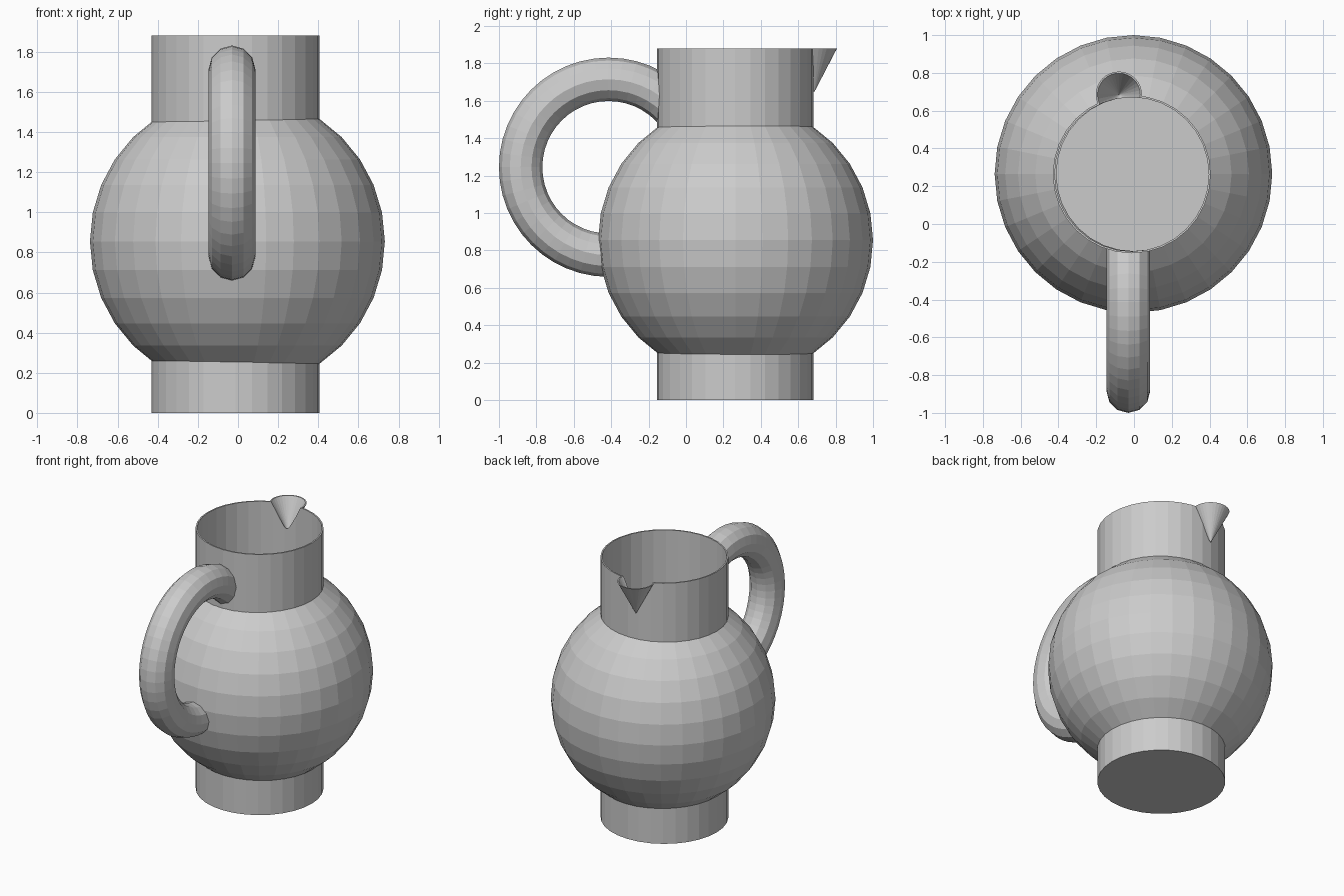
import bpy, bmesh, math

if "Cube" in bpy.data.objects:
    bpy.data.objects.remove(bpy.data.objects["Cube"])

clay = bpy.data.materials.new("grey_clay")
clay.diffuse_color = (0.6, 0.6, 0.6, 1)
clay.use_nodes = True
clay.node_tree.nodes["Principled BSDF"].inputs["Base Color"].default_value = clay.diffuse_color

CX, CY = -0.012, 0.263      # axis of neck and foot
R, WALL = 0.418, 0.010      # neck radius and wall thickness
BODY_R, BODY_Z = 0.735, 0.855
SPOUT_X, SPOUT_Y = -0.08, 0.685


def finish(name, helper=False):
    ob = bpy.context.object
    ob.name = name
    ob.data.materials.append(clay)
    if helper:
        ob.hide_render = True
        ob.hide_viewport = True
    return ob


def cylinder(name, r, z0, z1, helper=False):
    bpy.ops.mesh.primitive_cylinder_add(vertices=32, radius=r, depth=z1 - z0,
                                        location=(CX, CY, (z0 + z1) / 2))
    return finish(name, helper)


def cone(name, z0, z1, r, helper=False):
    bpy.ops.mesh.primitive_cone_add(vertices=32, radius1=0, radius2=r, depth=z1 - z0,
                                    location=(SPOUT_X, SPOUT_Y, (z0 + z1) / 2))
    return finish(name, helper)


def cut(ob, *cutters):
    for c in cutters:
        m = ob.modifiers.new("cut", 'BOOLEAN')
        m.operation = 'DIFFERENCE'
        m.solver = 'EXACT'
        m.object = c


def remove_faces(ob, test):
    bm = bmesh.new()
    bm.from_mesh(ob.data)
    bmesh.ops.delete(bm, geom=[f for f in bm.faces if test(f.calc_center_median())],
                     context='FACES')
    bm.to_mesh(ob.data)
    bm.free()


# cutters
bore = cylinder("bore_cutter", R - WALL, -0.5, 2.5, True)
neck_space = cylinder("neck_space_cutter", R - WALL / 2, -0.5, 2.6, True)
bpy.ops.mesh.primitive_uv_sphere_add(segments=32, ring_count=16, radius=BODY_R - 0.006,
                                     location=(-0.003, 0.265, BODY_Z))
body_space = finish("body_space_cutter", True)
# same slope as the spout, raised a little and running past the rim
slope = 0.122 / 0.235
spout_hollow = cone("spout_hollow_cutter", 1.662, 2.062, 0.4 * slope, True)

# round body with open poles where neck and foot join
bpy.ops.mesh.primitive_uv_sphere_add(segments=32, ring_count=16, radius=BODY_R,
                                     location=(-0.003, 0.265, BODY_Z))
body = finish("body")
remove_faces(body, lambda c: abs(c.z) > 0.61)

# neck with a notch for the spout
neck = cylinder("neck", R, 1.44, 1.88)
cut(neck, bore, spout_hollow)

# foot, open on top into the body
foot = cylinder("foot", R, 0, 0.265)
remove_faces(foot, lambda c: c.z > 0.13)

# pouring spout
spout = cone("spout", 1.645, 1.88, 0.122)
cut(spout, spout_hollow, neck_space)

# ring handle, trimmed where it enters neck and body
bpy.ops.mesh.primitive_torus_add(major_segments=48, minor_segments=12,
                                 major_radius=0.47, minor_radius=0.116,
                                 location=(-0.03, -0.414, 1.245),
                                 rotation=(0, math.pi / 2, 0))
handle = finish("handle")
cut(handle, neck_space, body_space)
